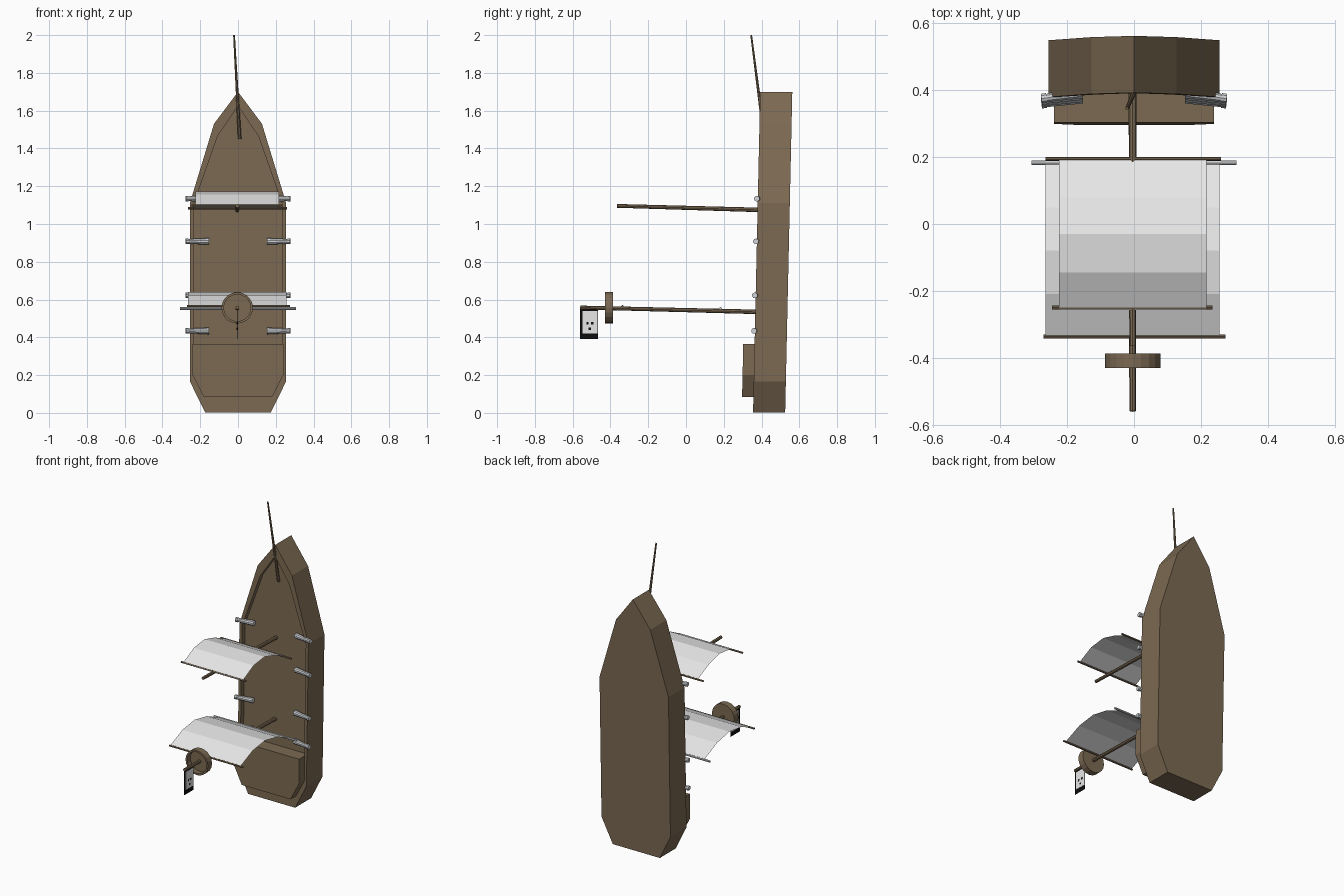
import bpy, bmesh, math
from mathutils import Vector

if "Cube" in bpy.data.objects:
    bpy.data.objects.remove(bpy.data.objects["Cube"])


def mat(name, rgb):
    m = bpy.data.materials.new(name)
    m.diffuse_color = (*rgb, 1)
    m.use_nodes = True
    m.node_tree.nodes["Principled BSDF"].inputs["Base Color"].default_value = m.diffuse_color
    return m


WOOD = mat("brown wood", (0.20, 0.142, 0.085))
WHITE = mat("sail white", (0.85, 0.85, 0.85))
METAL = mat("pale metal", (0.62, 0.64, 0.66))
BLACK = mat("flag black", (0.004, 0.004, 0.004))


def make(name, bm, material):
    bmesh.ops.recalc_face_normals(bm, faces=bm.faces)
    me = bpy.data.meshes.new(name)
    bm.to_mesh(me)
    bm.free()
    me.materials.append(material)
    ob = bpy.data.objects.new(name, me)
    bpy.context.collection.objects.link(ob)
    return ob


def rod(name, a, b, r1, r2, material, sides=8):
    a, b = Vector(a), Vector(b)
    bm = bmesh.new()
    bmesh.ops.create_cone(bm, cap_ends=True, segments=sides, radius1=r1,
                          radius2=r2, depth=(b - a).length)
    ob = make(name, bm, material)
    ob.location = (a + b) / 2
    ob.rotation_euler = (b - a).to_track_quat('Z', 'Y').to_euler()
    return ob


def box(name, lo, hi, material):
    bm = bmesh.new()
    bmesh.ops.create_cube(bm, size=1)
    for v in bm.verts:
        v.co = [(l + h) / 2 + c * (h - l) for l, h, c in zip(lo, hi, v.co)]
    return make(name, bm, material)


def rim_y(z):
    """The ship leans slightly: y of the rail at height z."""
    return 0.355 + 0.0222 * z


def ring(bm, half, depth):
    """Closed mirrored outline; first point of half lies on the centre line."""
    pts = half + [(-x, z) for x, z in reversed(half) if x > 0]
    return [bm.verts.new((x, rim_y(z) + depth, z)) for x, z in pts]


def bridge(bm, a, b):
    n = len(a)
    for i in range(n):
        j = (i + 1) % n
        bm.faces.new((a[i], a[j], b[j], b[i]))


# Hull with raised rail and sunken deck
outer = [(0, 1.70), (0.127, 1.53), (0.255, 1.11), (0.255, 0.167), (0.174, 0.003)]
inner = [(0, 1.625), (0.108, 1.465), (0.236, 1.10), (0.236, 0.20), (0.18, 0.083)]
bm = bmesh.new()
rings = [ring(bm, outer, 0.17), ring(bm, outer, 0), ring(bm, inner, 0), ring(bm, inner, 0.032)]
for a, b in zip(rings, rings[1:]):
    bridge(bm, a, b)
bm.faces.new(rings[0])
bm.faces.new(rings[-1])
make("hull", bm, WOOD)

# Raised stern deck
bm = bmesh.new()
stern = [(0.24, 0.365), (0.24, 0.20), (0.18, 0.083)]
lo, hi = ring(bm, stern, 0.03), ring(bm, stern, -0.06)
bridge(bm, lo, hi)
bm.faces.new(lo)
bm.faces.new(hi)
make("stern_deck", bm, WOOD)

# Masts and bowsprit
rod("main_mast", (-0.004, 0.41, 0.534), (-0.004, -0.56, 0.558), 0.012, 0.01, WOOD)
rod("fore_mast", (-0.004, 0.41, 1.074), (-0.004, -0.365, 1.096), 0.012, 0.01, WOOD)
rod("bowsprit", (0.009, 0.416, 1.45), (-0.021, 0.345, 2.0), 0.01, 0.005, WOOD)

# Yards
rod("fore_lower_yard", (-0.265, 0.195, 1.084), (0.26, 0.195, 1.084), 0.006, 0.006, WOOD)
rod("fore_upper_yard", (-0.245, -0.25, 1.098), (0.235, -0.25, 1.098), 0.006, 0.006, WOOD)
rod("main_lower_yard", (-0.306, 0.183, 0.553), (0.306, 0.183, 0.553), 0.007, 0.007, METAL)
rod("main_upper_yard", (-0.27, -0.337, 0.565), (0.274, -0.337, 0.565), 0.006, 0.006, WOOD)


# Billowing sails
def sail(name, half, profile):
    bm = bmesh.new()
    rows = [[bm.verts.new((s * half - 0.004, y, z)) for s in (-1, 1)] for y, z in profile]
    for a, b in zip(rows, rows[1:]):
        bm.faces.new((a[0], a[1], b[1], b[0]))
    make(name, bm, WHITE)


sail("fore_sail", 0.221, [(-0.257, 1.10), (-0.145, 1.157), (-0.03, 1.171),
                          (0.08, 1.14), (0.195, 1.087)])
sail("main_sail", 0.26, [(-0.34, 0.567), (-0.21, 0.623), (-0.08, 0.641),
                         (0.05, 0.615), (0.183, 0.555)])

# Lookout basket, open toward the mast top
bm = bmesh.new()
N = 20
loops = []
for r, y in ((0.083, -0.387), (0.083, -0.43), (0.071, -0.43), (0.071, -0.397)):
    loops.append([bm.verts.new((-0.004 + r * math.cos(2 * math.pi * i / N), y,
                                0.556 + r * math.sin(2 * math.pi * i / N))) for i in range(N)])
for a, b in zip(loops, loops[1:]):
    bridge(bm, a, b)
bm.faces.new(loops[0])
bm.faces.new(loops[-1])
make("lookout_basket", bm, WOOD)

# Flag with pale patch on both sides
X = -0.004
box("flag", (X - 0.001, -0.562, 0.39), (X + 0.001, -0.466, 0.55), BLACK)
box("flag_patch", (X - 0.002, -0.548, 0.42), (X + 0.002, -0.468, 0.54), WHITE)
for i, (y, z) in enumerate([(-0.522, 0.475), (-0.496, 0.475), (-0.509, 0.445)]):
    box(f"flag_spot_{i}", (X - 0.003, y - 0.006, z - 0.006), (X + 0.003, y + 0.006, z + 0.006), BLACK)

# Cannons resting on the rail, both sides
for i, z in enumerate((1.134, 0.908, 0.622, 0.434)):
    for side, s in (("left", -1), ("right", 1)):
        y = rim_y(z)
        rod(f"cannon_{side}_{i}", (s * 0.155, y + 0.013, z), (s * 0.275, y - 0.005, z),
            0.018, 0.012, METAL, 10)
        rod(f"cannon_muzzle_{side}_{i}", (s * 0.262, y - 0.003, z), (s * 0.277, y - 0.005, z),
            0.015, 0.015, METAL, 10)
